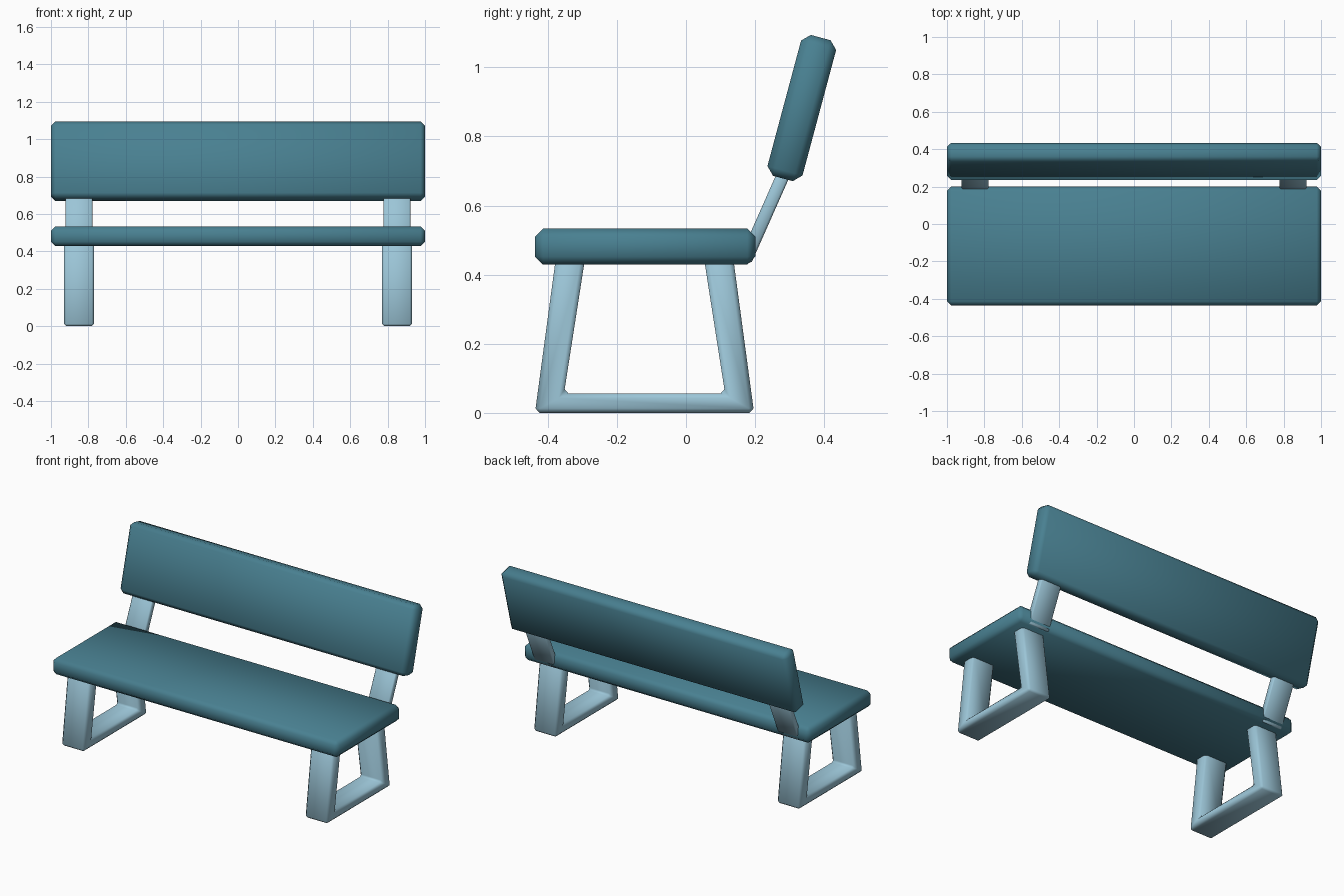
import bpy, bmesh, math
from mathutils import Matrix, Vector

if "Cube" in bpy.data.objects:
    bpy.data.objects.remove(bpy.data.objects["Cube"])


def material(name, color):
    m = bpy.data.materials.new(name)
    m.diffuse_color = (*color, 1)
    m.use_nodes = True
    m.node_tree.nodes["Principled BSDF"].inputs["Base Color"].default_value = m.diffuse_color
    return m


TEAL = material("teal_paint", (0.066, 0.216, 0.283))
PALE = material("pale_blue_paint", (0.33, 0.56, 0.68))


def finish(bm, name, mat, bevel):
    """Turn a bmesh into a chamfered, softly shaded object."""
    bmesh.ops.recalc_face_normals(bm, faces=bm.faces)
    bmesh.ops.bevel(bm, geom=bm.edges[:], offset=bevel, segments=1,
                    affect='EDGES', clamp_overlap=True)
    me = bpy.data.meshes.new(name)
    bm.to_mesh(me)
    bm.free()
    me.materials.append(mat)
    ob = bpy.data.objects.new(name, me)
    bpy.context.collection.objects.link(ob)
    bpy.ops.object.select_all(action='DESELECT')
    ob.select_set(True)
    bpy.context.view_layer.objects.active = ob
    bpy.ops.object.shade_smooth_by_angle(angle=math.radians(50))
    return ob


def board(name, mat, size, center, tilt, bevel):
    """Box leaning backwards by tilt degrees."""
    bm = bmesh.new()
    bmesh.ops.create_cube(bm, size=1)
    m = (Matrix.Translation(center) @ Matrix.Rotation(-math.radians(tilt), 4, 'X')
         @ Matrix.Diagonal((*size, 1)))
    bmesh.ops.transform(bm, matrix=m, verts=bm.verts)
    return finish(bm, name, mat, bevel)


def leg_frame(name, x):
    """U-shaped side frame: tapered legs joined by a floor bar."""
    half = [(-0.255, 0.46), (-0.317, 0.0), (0.317, 0.0), (0.255, 0.46),
            (0.170, 0.46), (0.233, 0.056), (-0.233, 0.056), (-0.170, 0.46)]
    bm = bmesh.new()
    face = bm.faces.new([bm.verts.new((x - 0.081, y - 0.12, z)) for y, z in half])
    ext = bmesh.ops.extrude_face_region(bm, geom=[face])
    new = [v for v in ext["geom"] if isinstance(v, bmesh.types.BMVert)]
    bmesh.ops.translate(bm, vec=Vector((0.162, 0, 0)), verts=new)
    return finish(bm, name, PALE, 0.013)


# Seat and leaning backrest
board("seat", TEAL, (2.0, 0.637, 0.104), (0, -0.118, 0.481), 0, 0.023)
board("backrest", TEAL, (2.0, 0.105, 0.422), (0, 0.335, 0.882), 15, 0.023)

# Leg frames and backrest supports on both sides
for side, x in (("left", -0.85), ("right", 0.85)):
    leg_frame(side + "_leg_frame", x)
    board(side + "_back_support", PALE, (0.143, 0.038, 0.34), (x, 0.240, 0.595), 23.9, 0.006)
